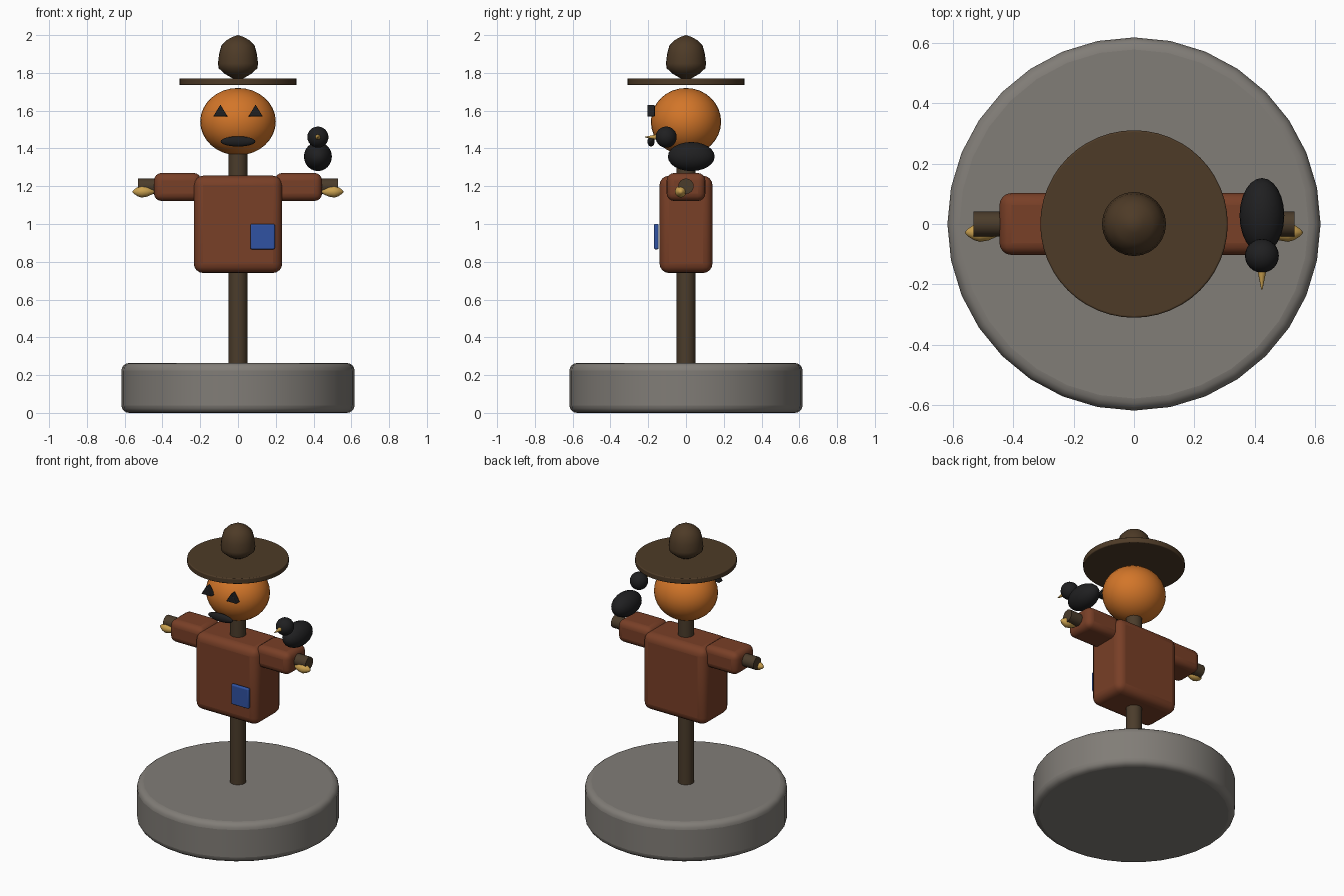
import bpy, bmesh, math
from mathutils import Matrix

if "Cube" in bpy.data.objects:
    bpy.data.objects.remove(bpy.data.objects["Cube"])


def material(name, rgb):
    m = bpy.data.materials.new(name)
    m.diffuse_color = (*rgb, 1)
    m.use_nodes = True
    m.node_tree.nodes["Principled BSDF"].inputs["Base Color"].default_value = m.diffuse_color
    return m


STONE = material("grey stone", (0.22, 0.205, 0.185))
WOOD = material("dark wood", (0.07, 0.045, 0.024))
FELT = material("brown felt", (0.075, 0.043, 0.02))
CLOTH = material("rust cloth", (0.19, 0.05, 0.02))
PUMPKIN = material("pumpkin orange", (0.65, 0.18, 0.022))
BLACK = material("black", (0.014, 0.014, 0.015))
STRAW = material("straw yellow", (0.6, 0.36, 0.08))
BLUE = material("patch blue", (0.03, 0.085, 0.36))


def finish(name, bm, mat, loc=(0, 0, 0), angle=40, bevel=0, segments=4):
    bmesh.ops.recalc_face_normals(bm, faces=bm.faces)
    mesh = bpy.data.meshes.new(name)
    bm.to_mesh(mesh)
    bm.free()
    ob = bpy.data.objects.new(name, mesh)
    bpy.context.collection.objects.link(ob)
    ob.location = loc
    mesh.materials.append(mat)
    if bevel:
        mod = ob.modifiers.new("rounded edges", 'BEVEL')
        mod.width, mod.segments = bevel, segments
        mod.limit_method, mod.angle_limit = 'ANGLE', math.radians(40)
    bpy.ops.object.select_all(action='DESELECT')
    bpy.context.view_layer.objects.active = ob
    ob.select_set(True)
    bpy.ops.object.shade_smooth_by_angle(angle=math.radians(angle))
    return ob


def box(name, mat, loc, size, bevel):
    bm = bmesh.new()
    bmesh.ops.create_cube(bm, size=1, matrix=Matrix.Diagonal((*size, 1)))
    return finish(name, bm, mat, loc, 60, bevel)


def cone(name, mat, loc, r1, r2, depth, sides=16, axis='Z', turn=0, bevel=0):
    bm = bmesh.new()
    rot = Matrix.Rotation(math.radians(turn), 4, axis) if turn else Matrix()
    bmesh.ops.create_cone(bm, cap_ends=True, segments=sides, radius1=r1,
                          radius2=r2, depth=depth, matrix=rot)
    return finish(name, bm, mat, loc, 40, bevel)


def ellipsoid(name, mat, loc, radii, u=32, v=16):
    bm = bmesh.new()
    bmesh.ops.create_uvsphere(bm, u_segments=u, v_segments=v, radius=1,
                              matrix=Matrix.Diagonal((*radii, 1)))
    return finish(name, bm, mat, loc, 60)


def lathe(name, mat, loc, profile, sides=24, rot=Matrix()):
    bm = bmesh.new()
    vs = [bm.verts.new((r, 0, z)) for r, z in profile]
    es = [bm.edges.new(p) for p in zip(vs, vs[1:])]
    bmesh.ops.spin(bm, geom=vs + es, axis=(0, 0, 1), cent=(0, 0, 0),
                   angle=math.tau, steps=sides)
    bmesh.ops.remove_doubles(bm, verts=bm.verts, dist=1e-5)
    bmesh.ops.transform(bm, matrix=rot, verts=bm.verts)
    return finish(name, bm, mat, loc, 60)


# Stand and wooden frame
cone("stone_base", STONE, (0, 0, 0.132), 0.617, 0.617, 0.264, 32, bevel=0.04)
cone("upright_pole", WOOD, (0, 0, 0.85), 0.05, 0.05, 1.2)
cone("cross_pole", WOOD, (0, 0, 1.2), 0.041, 0.041, 1.06, axis='Y', turn=90)

# Shirt, sleeves and patch
box("shirt", CLOTH, (0, 0, 0.998), (0.468, 0.28, 0.515), 0.05)
for side, s in (("left", -1), ("right", 1)):
    box(side + "_sleeve", CLOTH, (s * 0.32, 0, 1.196), (0.25, 0.205, 0.148), 0.04)
box("shirt_patch", BLUE, (0.13, -0.157, 0.933), (0.13, 0.025, 0.134), 0.008)

# Straw hands: teardrops lying along the arms
hand = [(0, -0.06), (0.012, -0.05), (0.026, -0.02), (0.031, 0.01),
        (0.025, 0.03), (0.012, 0.05), (0, 0.06)]
for side, s in (("left", -1), ("right", 1)):
    lathe(side + "_straw_hand", STRAW, (s * 0.5, -0.028, 1.171), hand, 12,
          Matrix.Rotation(s * math.pi / 2, 4, 'Y'))

# Head and face
ellipsoid("pumpkin_head", PUMPKIN, (0, 0, 1.542), (0.2, 0.186, 0.178))
for side, s in (("left", -1), ("right", 1)):
    bm = bmesh.new()
    tri = [(-0.038, 0, -0.028), (0.038, 0, -0.028), (0, 0, 0.035)]
    face = bm.faces.new([bm.verts.new(p) for p in tri])
    out = bmesh.ops.extrude_face_region(bm, geom=[face])
    bmesh.ops.translate(bm, vec=(0, 0.04, 0),
                        verts=[g for g in out["geom"] if isinstance(g, bmesh.types.BMVert)])
    finish(side + "_eye", bm, BLACK, (s * 0.093, -0.205, 1.597), 30, 0.004, 2)
ellipsoid("mouth", BLACK, (0, -0.185, 1.437), (0.092, 0.019, 0.027), 24, 12)

# Hat
cone("hat_brim", FELT, (0, 0, 1.753), 0.31, 0.31, 0.036, 48, bevel=0.006)
crown = [(0, 1.765), (0.03, 1.772), (0.07, 1.795), (0.103, 1.825), (0.106, 1.85),
         (0.1, 1.9), (0.088, 1.945), (0.062, 1.972), (0.03, 1.99), (0, 2.0)]
lathe("hat_crown", FELT, (0, 0, 0), crown)

# Crow on the right arm
ellipsoid("crow_body", BLACK, (0.423, 0.028, 1.357), (0.074, 0.124, 0.077), 24, 12)
ellipsoid("crow_head", BLACK, (0.423, -0.105, 1.46), (0.056, 0.056, 0.056), 24, 12)
cone("crow_beak", STRAW, (0.423, -0.182, 1.46), 0.016, 0.002, 0.07, 12, 'X', 90)
